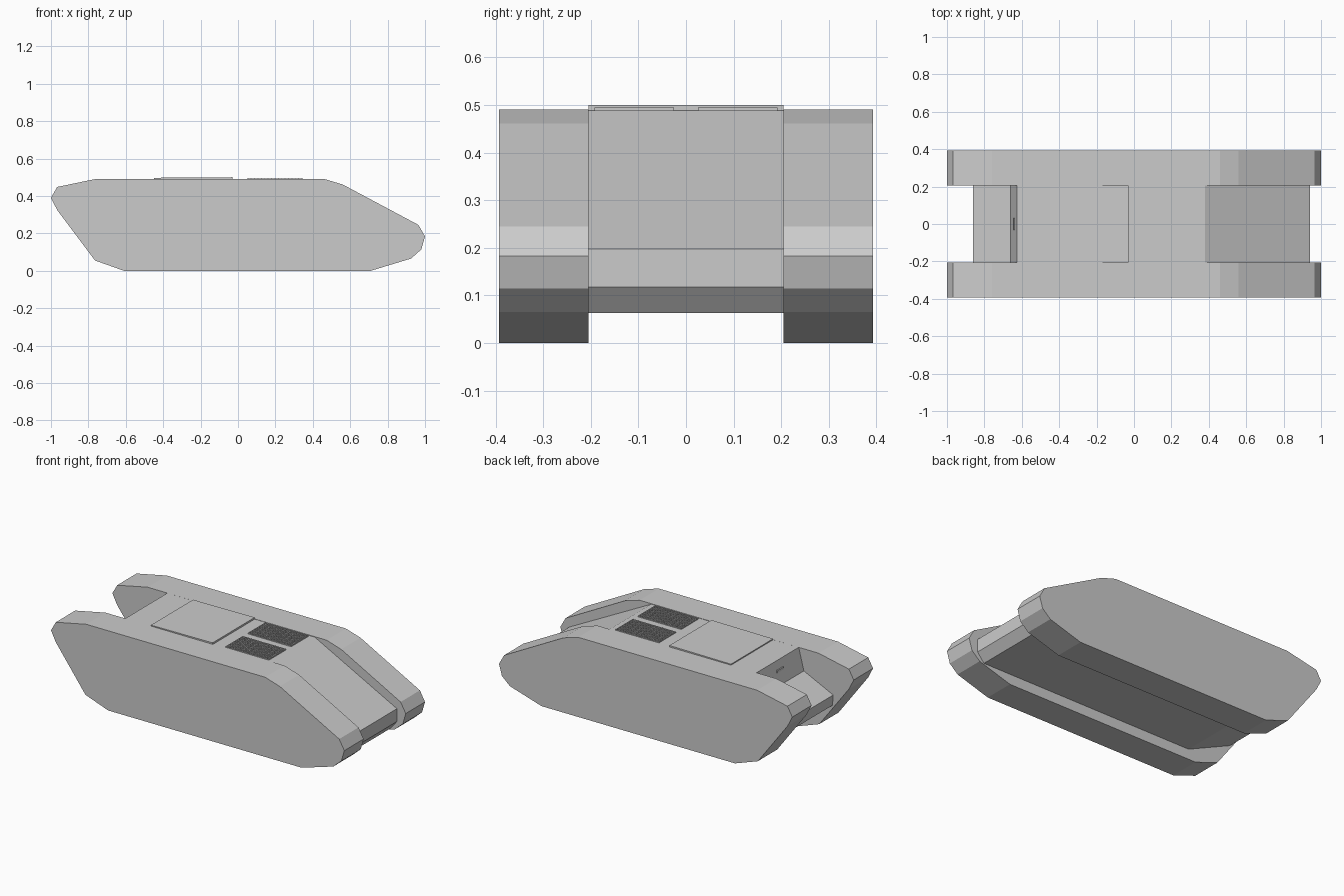
import bpy, bmesh

if "Cube" in bpy.data.objects:
    bpy.data.objects.remove(bpy.data.objects["Cube"])


def extrude_profile(name, points, y0, y1):
    """Solid made from an (x, z) outline extruded along y."""
    bm = bmesh.new()
    face = bm.faces.new([bm.verts.new((x, y0, z)) for x, z in points])
    ext = bmesh.ops.extrude_face_region(bm, geom=[face])
    verts = [g for g in ext["geom"] if isinstance(g, bmesh.types.BMVert)]
    bmesh.ops.translate(bm, verts=verts, vec=(0, y1 - y0, 0))
    bmesh.ops.recalc_face_normals(bm, faces=bm.faces)
    return finish(name, bm)


def finish(name, bm):
    mesh = bpy.data.meshes.new(name)
    bm.to_mesh(mesh)
    bm.free()
    obj = bpy.data.objects.new(name, mesh)
    bpy.context.collection.objects.link(obj)
    return obj


def add_box(bm, lo, hi):
    verts = bmesh.ops.create_cube(bm, size=1)["verts"]
    for v in verts:
        for i in range(3):
            v.co[i] = lo[i] if v.co[i] < 0 else hi[i]


INNER, OUTER, DECK = 0.205, 0.393, 0.491

# Side track pods
track = [(-1, 0.39), (-0.967, 0.448), (-0.76, DECK), (0.46, DECK),
         (0.56, 0.461), (0.965, 0.245), (1, 0.183), (0.98, 0.114),
         (0.925, 0.065), (0.71, 0), (-0.61, 0), (-0.765, 0.055),
         (-0.967, 0.325)]
for side, name in ((1, "left_track"), (-1, "right_track")):
    extrude_profile(name, track, side * INNER, side * OUTER)

# Central hull with sloped nose and stepped tail
hull = [(-0.625, DECK), (0.38, DECK - 0.003), (0.94, 0.197), (0.94, 0.118),
        (0.895, 0.063), (-0.56, 0.063), (-0.855, 0.195), (-0.86, 0.26),
        (-0.66, 0.355)]
extrude_profile("hull", hull, -INNER, INNER)

# Raised roof hatch, slightly higher at its front edge
hatch = [(-0.45, 0.485), (-0.45, 0.497), (-0.03, 0.5), (-0.03, 0.485)]
extrude_profile("roof_hatch", hatch, -INNER, INNER)

# Engine grilles: crossed slats in a rectangle on each side of the centreline
X0, X1, Y0, Y1 = 0.05, 0.345, 0.025, 0.192
COLS, ROWS, BAR = 16, 7, 0.005
for side, name in ((1, "left_grille"), (-1, "right_grille")):
    bm = bmesh.new()
    for i in range(COLS + 1):
        x = X0 + (X1 - X0 - BAR) * i / COLS
        add_box(bm, (x, Y0, 0.488), (x + BAR, Y1, 0.495))
    for j in range(ROWS + 1):
        y = Y0 + (Y1 - Y0 - BAR) * j / ROWS
        add_box(bm, (X0, y, 0.488), (X1, y + BAR, 0.4945))
    if side < 0:
        bmesh.ops.scale(bm, verts=bm.verts, vec=(1, -1, 1))
        bmesh.ops.reverse_faces(bm, faces=bm.faces)
    finish(name, bm)

# Small handle on the rear step
bm = bmesh.new()
add_box(bm, (-0.645, -0.032, 0.428), (-0.632, 0.032, 0.442))
finish("rear_handle", bm)
